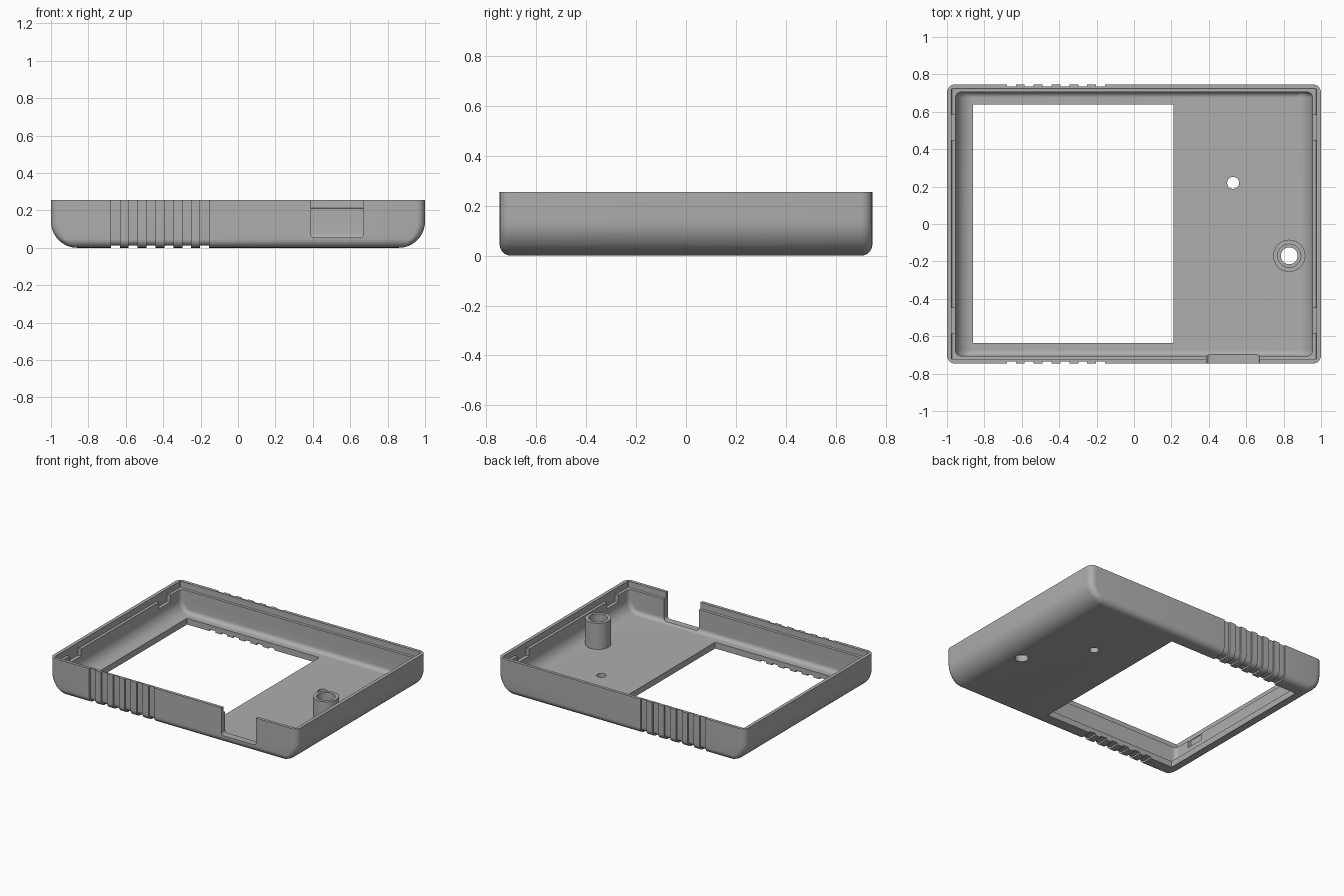
import bpy, bmesh, math
from mathutils import Vector

cube = bpy.data.objects.get("Cube")
if cube:
    bpy.data.objects.remove(cube, do_unlink=True)

grey = bpy.data.materials.new("grey plastic")
grey.use_nodes = True
COLOUR = (0.42, 0.42, 0.42, 1)
grey.diffuse_color = COLOUR
grey.node_tree.nodes["Principled BSDF"].inputs["Base Color"].default_value = COLOUR

HX, HY, TOP, FLOOR, LEDGE = 1.0, 0.747, 0.255, 0.045, 0.21


def make(name, bm):
    bmesh.ops.recalc_face_normals(bm, faces=bm.faces)
    mesh = bpy.data.meshes.new(name)
    bm.to_mesh(mesh)
    bm.free()
    mesh.materials.append(grey)
    ob = bpy.data.objects.new(name, mesh)
    bpy.context.collection.objects.link(ob)
    return ob


def arc(cx, cy, r, start, end, n=8):
    step = (end - start) / n
    return [(cx + r * math.cos(math.radians(start + step * i)),
             cy + r * math.sin(math.radians(start + step * i))) for i in range(n + 1)]


def tray(name, hx, hy, z0, z1, rx, ry):
    """Rounded block whose bottom curves with radius rx at the ends and ry at the sides."""
    steps = [math.pi / 2 * i / 10 for i in range(11)]
    levels = sorted({round(r * (1 - math.cos(t)), 4) for r in (rx, ry) for t in steps})
    levels.append(z1 - z0)

    def inset(r, h):
        return r - math.sqrt(max(0, r * r - max(0, r - h) ** 2))

    bm = bmesh.new()
    rings = []
    for h in levels:
        ix, iy = inset(rx, h), inset(ry, h)
        r = max(0.002, ry - iy)
        x, y = hx - ix - r, hy - iy - r
        outline = []
        for k, (sx, sy) in enumerate(((1, 1), (-1, 1), (-1, -1), (1, -1))):
            outline += arc(sx * x, sy * y, r, 90 * k, 90 * k + 90, 6)
        rings.append([bm.verts.new((px, py, z0 + h)) for px, py in outline])
    for low, high in zip(rings, rings[1:]):
        for i in range(len(low)):
            j = (i + 1) % len(low)
            bm.faces.new((low[i], low[j], high[j], high[i]))
    bm.faces.new(rings[0][::-1])
    bm.faces.new(rings[-1])
    return make(name, bm)


def prism(name, points, axis, a, b):
    """Extrude an outline along x, y or z from a to b."""
    place = {"x": lambda p, d: (d, p[0], p[1]),
             "y": lambda p, d: (p[0], d, p[1]),
             "z": lambda p, d: (p[0], p[1], d)}[axis]
    bm = bmesh.new()
    face = bm.faces.new([bm.verts.new(place(p, a)) for p in points])
    out = bmesh.ops.extrude_face_region(bm, geom=[face])["geom"]
    shift = Vector(place((0, 0), b - a))
    bmesh.ops.translate(bm, vec=shift, verts=[v for v in out if isinstance(v, bmesh.types.BMVert)])
    return make(name, bm)


def box(name, x0, x1, y0, y1, z0, z1):
    return prism(name, [(x0, y0), (x1, y0), (x1, y1), (x0, y1)], "z", z0, z1)


def cut(target, cutter):
    cutter.hide_render = True
    mod = target.modifiers.new("cut", "BOOLEAN")
    mod.operation, mod.solver, mod.object = "DIFFERENCE", "EXACT", cutter
    bpy.context.view_layer.objects.active = target
    bpy.ops.object.modifier_apply(modifier=mod.name)
    bpy.data.objects.remove(cutter, do_unlink=True)


# Shell, hollowed with a stepped lip around the rim
shell = tray("case_shell", HX, HY, 0, TOP, 0.14, 0.045)
cut(shell, tray("cavity", 0.955, 0.705, FLOOR, 0.4, 0.095, 0.03))
cut(shell, tray("lip_step", 0.975, 0.725, LEDGE, 0.4, 0.004, 0.004))

# Screen window and round holes through the floor
cut(shell, box("window", -0.86, 0.21, -0.637, 0.64, -0.1, 0.15))
for x, y, r in ((0.53, 0.22, 0.032), (0.83, -0.17, 0.045)):
    cut(shell, prism("hole", arc(x, y, r, 0, 360, 32)[:-1], "z", -0.1, 0.15))

# Connector notch in the front wall, with rounded lower corners
notch = [(0.39, 0.4)] + arc(0.41, 0.075, 0.02, 180, 270, 5)
notch += arc(0.65, 0.075, 0.02, 270, 360, 5) + [(0.67, 0.4)]
cut(shell, prism("connector_notch", notch, "y", -0.85, -0.69))

# Grip grooves that follow the rounded side and run under the frame
D = 0.012
groove = [(-0.85, 0.4), (D - HY, 0.4)]
groove += arc(0.045 - HY, 0.045, 0.045 - D, 180, 270)
groove += [(-0.6, D), (-0.6, -0.1), (-0.85, -0.1)]
for i in range(6):
    x = -0.68 + i * 0.0955
    for side in (1, -1):
        cut(shell, prism("groove", [(side * y, z) for y, z in groove], "x", x, x + 0.048))

# Snap slots in both end walls
for sx in (1, -1):
    for sy in (1, -1):
        xs, ys = sorted((sx * 0.93, sx * 0.98)), sorted((sy * 0.45, sy * 0.582))
        cut(shell, box("snap_slot", *xs, *ys, 0.16, 0.222))

# Hollow screw post
post = prism("screw_post", arc(0.83, -0.17, 0.086, 0, 360, 40)[:-1], "z", FLOOR - 0.01, 0.236)
cut(post, prism("bore", arc(0.83, -0.17, 0.062, 0, 360, 40)[:-1], "z", -0.1, 0.4))

for ob in (shell, post):
    bpy.ops.object.select_all(action="DESELECT")
    ob.select_set(True)
    bpy.context.view_layer.objects.active = ob
    bpy.ops.object.shade_smooth_by_angle(angle=math.radians(30))
